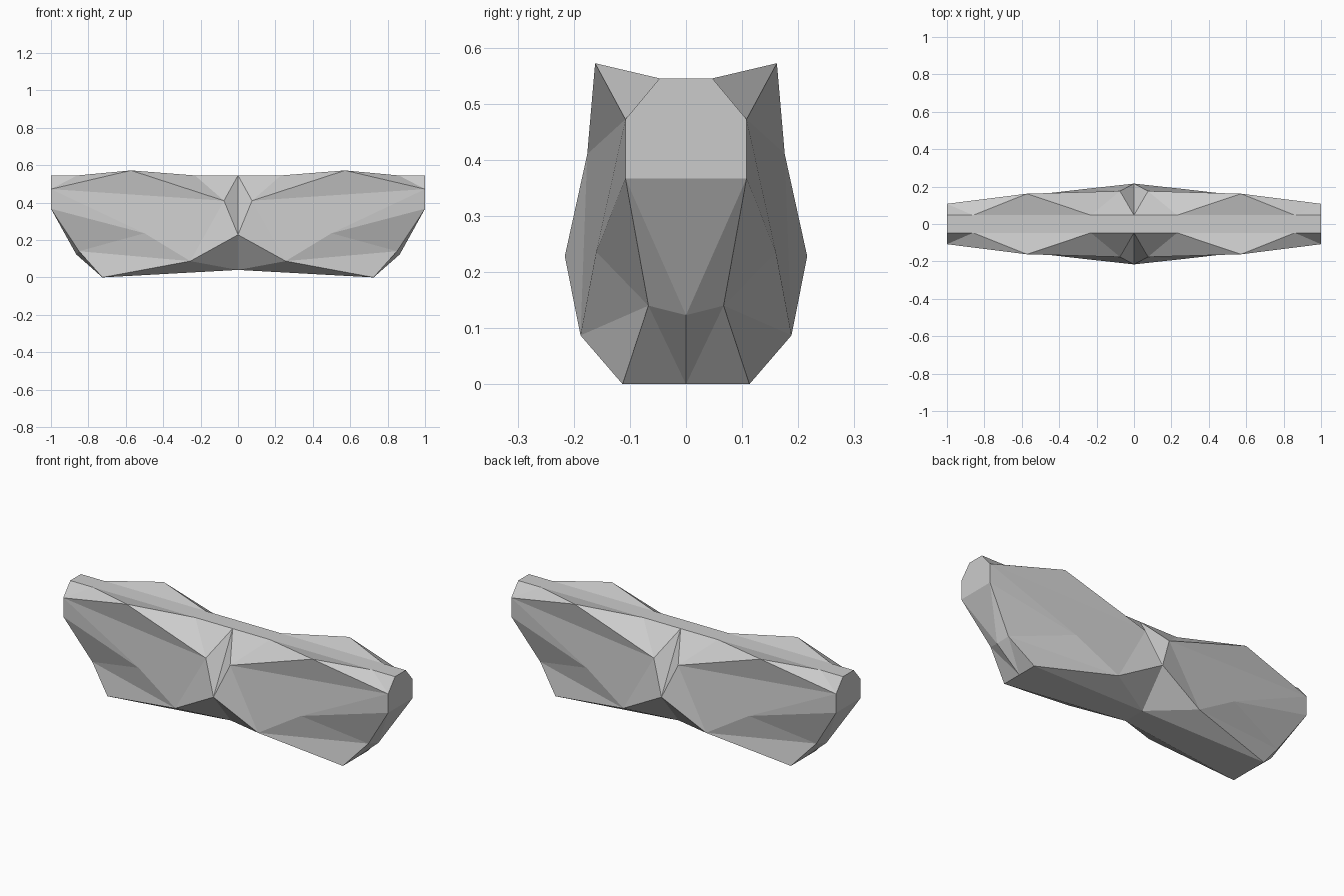
import bpy
import bmesh

cube = bpy.data.objects.get("Cube")
if cube:
    bpy.data.objects.remove(cube, do_unlink=True)

# Plain stone material
stone = bpy.data.materials.new("stone grey")
stone.use_nodes = True
grey = (0.6, 0.6, 0.6, 1)
stone.diffuse_color = grey
stone.node_tree.nodes["Principled BSDF"].inputs["Base Color"].default_value = grey

# Corner points of one quarter of the slab
points = {
    # flat top ridge
    "ridge_core": (0, 0, .545), "ridge_mid": (0, -.047, .545),
    "ridge_in": (.23, -.047, .545), "ridge_out": (.86, -.047, .545),
    "ridge_end": (1, -.047, .545), "ridge_tip": (1, 0, .545),
    # raised shoulder and blunt end
    "peak": (.572, -.162, .572), "end_high": (1, -.108, .472),
    "end_low": (1, -.108, .367), "end_core": (1, 0, .367),
    # bulging front
    "collar": (.075, -.176, .41), "nose": (0, -.216, .228),
    "belly": (.255, -.188, .087), "hollow": (.5, -.16, .236),
    # undercut end and base
    "notch": (.85, -.067, .14), "notch_core": (.865, 0, .123),
    "foot": (.725, -.113, 0), "foot_core": (.725, 0, 0),
    "arch": (0, -.063, .04), "arch_core": (0, 0, .04),
}

facets = [
    # top
    "ridge_core ridge_mid ridge_in ridge_out ridge_end ridge_tip",
    "ridge_in peak ridge_out", "ridge_out peak end_high",
    "ridge_out end_high ridge_end", "ridge_in collar peak",
    "ridge_mid collar ridge_in",
    # front
    "ridge_mid nose collar", "peak collar end_high",
    "collar nose belly", "collar belly hollow", "collar hollow end_high",
    "end_high hollow end_low", "end_low hollow notch",
    "hollow belly notch", "belly foot notch",
    # end
    "ridge_tip ridge_end end_high end_low end_core",
    "end_core end_low notch_core", "end_low notch notch_core",
    "notch foot foot_core", "notch foot_core notch_core",
    # underside
    "nose arch belly", "belly arch foot", "arch arch_core foot_core foot",
]

bm = bmesh.new()
corner = {name: bm.verts.new(co) for name, co in points.items()}
for facet in facets:
    bm.faces.new([corner[name] for name in facet.split()])

# Mirror the quarter to the other end and to the back
for axis in "XY":
    bmesh.ops.mirror(bm, geom=bm.verts[:] + bm.edges[:] + bm.faces[:],
                     axis=axis, merge_dist=.001)
    bmesh.ops.remove_doubles(bm, verts=bm.verts[:], dist=.001)
bmesh.ops.recalc_face_normals(bm, faces=bm.faces[:])

mesh = bpy.data.meshes.new("stone_slab")
bm.to_mesh(mesh)
bm.free()
mesh.materials.append(stone)
slab = bpy.data.objects.new("stone_slab", mesh)
bpy.context.collection.objects.link(slab)
